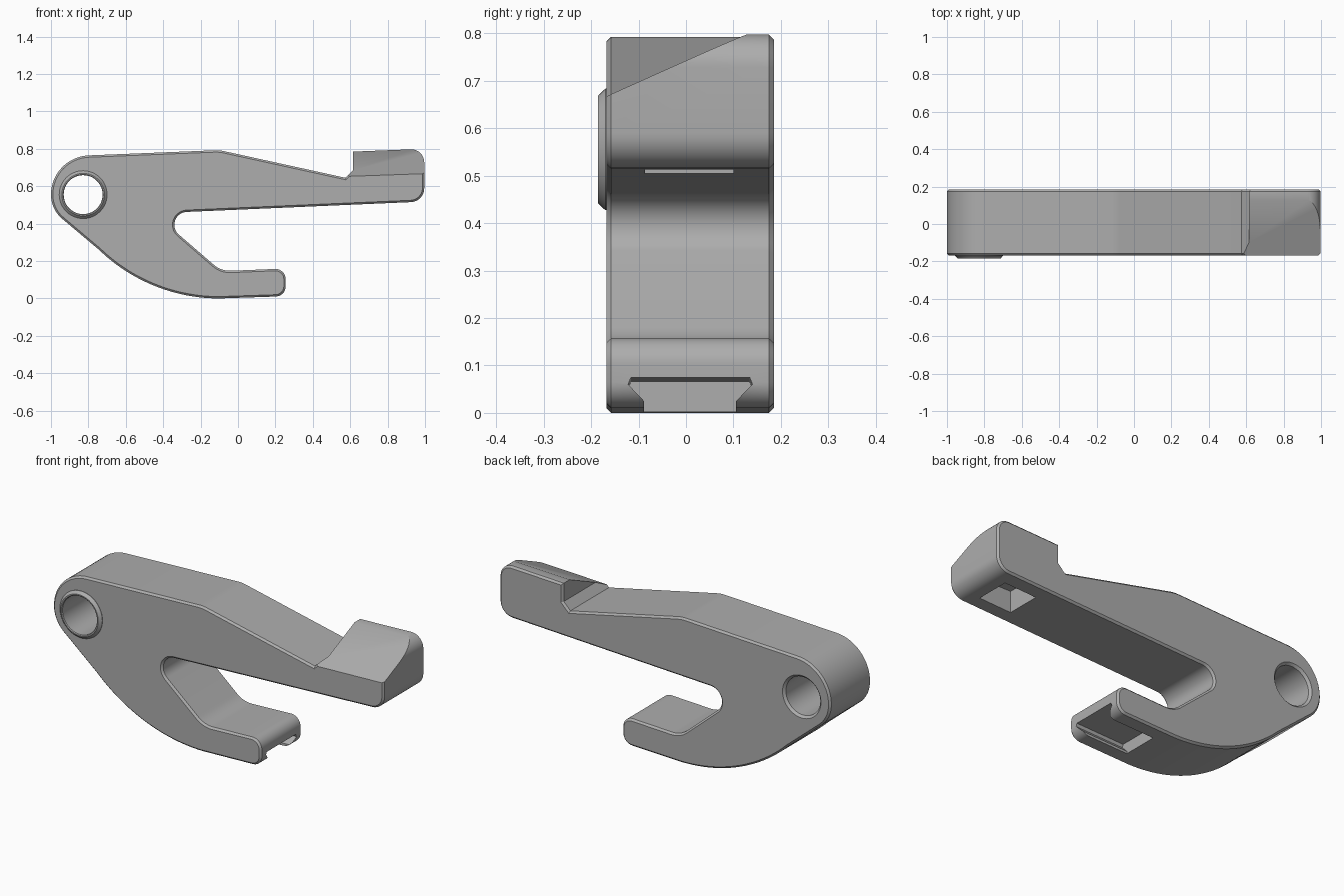
import bpy, bmesh, math
from mathutils import Vector

if "Cube" in bpy.data.objects:
    bpy.data.objects.remove(bpy.data.objects["Cube"])

FRONT, BACK = -0.168, 0.185
HOLE = (-0.828, 0.555)

grey = bpy.data.materials.new("plain grey")
grey.use_nodes = True
grey.diffuse_color = (0.42, 0.42, 0.42, 1)
grey.node_tree.nodes["Principled BSDF"].inputs["Base Color"].default_value = grey.diffuse_color


def arc(cx, cz, r, start, end, n):
    """Points along an arc, angles in degrees."""
    angles = [math.radians(start + (end - start) * i / n) for i in range(n + 1)]
    return [Vector((cx + r * math.cos(a), cz + r * math.sin(a))) for a in angles]


def fillet(before, corner, after, r, n=10):
    """Replace a corner by a tangent arc."""
    p = Vector(corner)
    u, v = (Vector(before) - p).normalized(), (Vector(after) - p).normalized()
    half = u.angle(v) / 2
    centre = p + (u + v).normalized() * r / math.sin(half)
    a, b = p + u * r / math.tan(half) - centre, p + v * r / math.tan(half) - centre
    turn = a.angle(b)
    return [centre + (a * math.sin((1 - i / n) * turn) + b * math.sin(i / n * turn)) / math.sin(turn)
            for i in range(n + 1)]


def prism(name, profile, axis, start, end, bevel=0, shear=0, pivot=0):
    """Extrude a profile along x (profile is y,z) or y (profile is x,z)."""
    bm = bmesh.new()

    def place(p, d):
        return (d, p[0], p[1]) if axis == "x" else (p[0], d, p[1])

    cap = bm.faces.new([bm.verts.new(place(p, start)) for p in profile])
    side = bmesh.ops.extrude_face_region(bm, geom=[cap])["geom"]
    far = [f for f in side if isinstance(f, bmesh.types.BMFace)][0]
    move = Vector(place((0, 0), end - start))
    bmesh.ops.translate(bm, verts=far.verts, vec=move)
    bmesh.ops.recalc_face_normals(bm, faces=bm.faces)
    if bevel:
        rims = list(set(cap.edges) | set(far.edges))
        bmesh.ops.bevel(bm, geom=rims, offset=bevel, segments=1, affect="EDGES")
    for v in bm.verts:
        v.co.z += shear * (v.co.x - pivot)
    return to_object(name, bm)


def lathe(name, profile, n=48):
    """Turn a closed (radius, y) profile around the pivot hole axis."""
    bm = bmesh.new()
    rings = []
    for i in range(n):
        a = 2 * math.pi * i / n
        rings.append([bm.verts.new((HOLE[0] + r * math.cos(a), y, HOLE[1] + r * math.sin(a)))
                      for r, y in profile])
    for i in range(n):
        p, q = rings[i], rings[(i + 1) % n]
        for j in range(len(profile)):
            k = (j + 1) % len(profile)
            bm.faces.new((p[j], p[k], q[k], q[j]))
    bmesh.ops.remove_doubles(bm, verts=bm.verts, dist=1e-5)
    bmesh.ops.dissolve_degenerate(bm, edges=bm.edges, dist=1e-5)
    bmesh.ops.recalc_face_normals(bm, faces=bm.faces)
    return to_object(name, bm)


def to_object(name, bm):
    mesh = bpy.data.meshes.new(name)
    bm.to_mesh(mesh)
    bm.free()
    mesh.materials.append(grey)
    ob = bpy.data.objects.new(name, mesh)
    bpy.context.collection.objects.link(ob)
    return ob


def activate(ob):
    bpy.ops.object.select_all(action="DESELECT")
    ob.select_set(True)
    bpy.context.view_layer.objects.active = ob


def combine(target, tool, operation):
    mod = target.modifiers.new(tool.name, "BOOLEAN")
    mod.object, mod.operation, mod.solver = tool, operation, "EXACT"
    activate(target)
    bpy.ops.object.modifier_apply(modifier=mod.name)
    bpy.data.objects.remove(tool)


# Body outline, counter-clockwise from the pivot end
tip_low, tip_high = (0.255, 0.012), (0.255, 0.16)
throat, crook = (-0.09, 0.146), (-0.448, 0.455)
head_low, head_high = (0.996, 0.518), (0.996, 0.8)
notch, hump, crown = (0.615, 0.785), (-0.1, 0.793), (-0.79, 0.765)
outline = arc(-0.79, 0.555, 0.21, 92, 180, 16)
outline += arc(-0.83, 0.555, 0.17, 180, 226, 8)[1:]
outline += arc(-0.1, 0.925, 0.925, 226, 270, 24)
outline += fillet((-0.1, 0), tip_low, tip_high, 0.055)
outline += fillet(tip_low, tip_high, throat, 0.055)
outline += fillet(tip_high, throat, crook, 0.13)
outline += fillet(throat, crook, head_low, 0.069, 16)
outline += fillet(crook, head_low, head_high, 0.075)
outline += fillet(head_low, head_high, notch, 0.07)
outline += [notch, (0.615, 0.685), (0.575, 0.645)]
outline += fillet((0.575, 0.645), hump, crown, 0.2, 4)
body = prism("hook_lever", outline, "y", FRONT, BACK, bevel=0.01)

# Slanted front of the head
combine(body, prism("head_slant", [(-0.3, 0.5945), (0.7, 1.0425), (-0.3, 1.0425)],
                    "x", 0.576, 1.2, shear=0.035, pivot=0.615), "DIFFERENCE")

# Dovetail slot under the hook tip
dovetail = [(-0.088, -0.1), (-0.088, 0.025), (-0.122, 0.06), (-0.116, 0.075),
            (0.134, 0.075), (0.14, 0.06), (0.105, 0.025), (0.105, -0.1)]
combine(body, prism("dovetail_slot", dovetail, "x", -0.03, 0.4, shear=0.035, pivot=0.255), "DIFFERENCE")

# Square pocket under the head
pocket = [(-0.086, 0.4), (0.1, 0.4), (0.1, 0.62), (-0.086, 0.62)]
combine(body, prism("square_pocket", pocket, "x", 0.69, 0.88), "DIFFERENCE")

# Pivot boss, then the bore with chamfered mouths
combine(body, lathe("pivot_boss", [(0, -0.1), (0.128, -0.1), (0.128, -0.17), (0.114, -0.185), (0, -0.185)]),
        "UNION")
combine(body, lathe("pivot_bore", [(0, -0.3), (0.108, -0.3), (0.108, -0.185), (0.104, -0.181),
                                   (0.104, 0.173), (0.118, 0.187), (0.118, 0.3), (0, 0.3)]), "DIFFERENCE")

activate(body)
bpy.ops.object.shade_smooth_by_angle(angle=math.radians(25))
